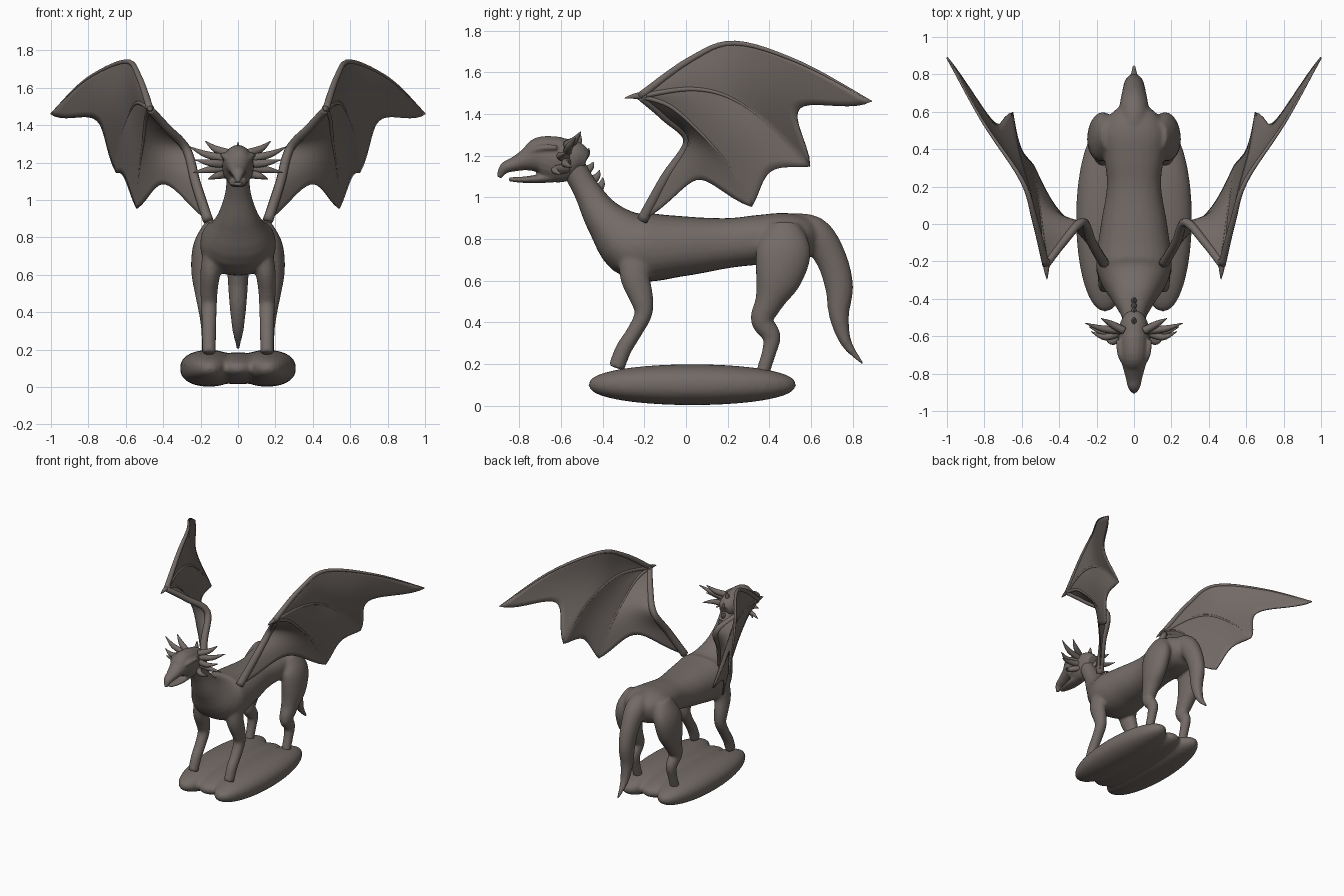
import bpy, bmesh, math
from mathutils import Vector

if "Cube" in bpy.data.objects:
    bpy.data.objects.remove(bpy.data.objects["Cube"])

stone = bpy.data.materials.new("warm grey stone")
stone.diffuse_color = (0.17, 0.145, 0.132, 1)
stone.use_nodes = True
stone.node_tree.nodes["Principled BSDF"].inputs["Base Color"].default_value = stone.diffuse_color


def spline(pts, t):
    """Catmull-Rom through tuples of any length, t in 0..1."""
    n = len(pts) - 1
    i = min(int(t * n), n - 1)
    u = t * n - i
    a, b, c, d = (pts[max(i - 1, 0)], pts[i], pts[i + 1], pts[min(i + 2, n)])
    return [0.5 * (2 * q + (r - p) * u + (2 * p - 5 * q + 4 * r - s) * u * u
                   + (3 * q - p - 3 * r + s) * u ** 3) for p, q, r, s in zip(a, b, c, d)]


def loft(bm, rings, side=(1, 0, 0), seg=20, steps=5, power=1.0):
    """Closed tube through rings (x, y, z, radius along side, radius across)."""
    n = (len(rings) - 1) * steps
    rows = [spline(rings, k / n) for k in range(n + 1)]
    prev = None
    for k, r in enumerate(rows):
        t = (Vector(rows[min(k + 1, n)][:3]) - Vector(rows[max(k - 1, 0)][:3])).normalized()
        s = Vector(side)
        s = (s - t * s.dot(t)).normalized()
        nrm = t.cross(s)
        ring = []
        for j in range(seg):
            a = 2 * math.pi * j / seg
            c, q = math.cos(a), math.sin(a)
            c = math.copysign(abs(c) ** power, c)
            q = math.copysign(abs(q) ** power, q)
            ring.append(bm.verts.new(Vector(r[:3]) + s * c * max(r[3], .002) + nrm * q * max(r[4], .002)))
        if prev:
            for j in range(seg):
                bm.faces.new((prev[j], prev[(j + 1) % seg], ring[(j + 1) % seg], ring[j]))
        else:
            bm.faces.new(ring[::-1])
        prev = ring
    bm.faces.new(prev)


def finish(bm, name, mirror=False, voxel=0, smooth=0):
    bmesh.ops.recalc_face_normals(bm, faces=bm.faces)
    for f in bm.faces:
        f.smooth = True
    me = bpy.data.meshes.new(name)
    bm.to_mesh(me)
    bm.free()
    me.materials.append(stone)
    ob = bpy.data.objects.new(name, me)
    bpy.context.collection.objects.link(ob)
    if mirror:
        m = ob.modifiers.new("mirror", 'MIRROR')
        m.use_mirror_merge = False
    if voxel:
        m = ob.modifiers.new("fuse", 'REMESH')
        m.mode = 'VOXEL'
        m.voxel_size = voxel
        m.use_smooth_shade = True
        m = ob.modifiers.new("soften", 'SMOOTH')
        m.factor = 0.5
        m.iterations = smooth
    return ob


# Body: neck, torso, tail and legs fused into one skin
bm = bmesh.new()
loft(bm, [(0, -.55, 1.16, .06, .06), (0, -.475, 1.03, .07, .065), (0, -.385, .89, .12, .1),
          (0, -.24, .77, .2, .165), (0, -.02, .765, .18, .145), (0, .2, .78, .145, .12),
          (0, .35, .795, .16, .12), (0, .48, .8, .18, .125), (0, .57, .8, .14, .105),
          (0, .63, .79, .07, .06)], seg=28, power=.88)
loft(bm, [(0, .48, .83, .08, .09), (0, .61, .825, .08, .085), (0, .695, .71, .065, .075),
          (0, .735, .57, .055, .068), (0, .735, .43, .045, .048), (0, .77, .3, .03, .027),
          (0, .85, .2, .008, .008)])
for s in (1, -1):
    loft(bm, [(.12 * s, -.22, .76, .06, .1), (.145 * s, -.245, .63, .055, .075),
              (.155 * s, -.215, .52, .047, .058), (.155 * s, -.205, .44, .043, .043),
              (.155 * s, -.25, .35, .04, .038), (.155 * s, -.3, .27, .038, .04),
              (.155 * s, -.335, .18, .036, .04)])
    loft(bm, [(.12 * s, .47, .86, .06, .08), (.165 * s, .47, .75, .075, .13),
              (.175 * s, .445, .62, .075, .115), (.17 * s, .4, .5, .06, .07),
              (.165 * s, .365, .41, .047, .055), (.16 * s, .41, .335, .04, .045),
              (.16 * s, .4, .26, .035, .035), (.16 * s, .365, .15, .033, .033)])
finish(bm, "body", voxel=.01, smooth=8)

# Head: skull running into a hooked beak, open lower jaw, brows
bm = bmesh.new()
loft(bm, [(0, -.48, 1.17, .045, .05), (0, -.53, 1.185, .075, .085), (0, -.61, 1.18, .085, .11),
          (0, -.7, 1.197, .078, .095), (0, -.765, 1.18, .06, .055), (0, -.82, 1.16, .045, .036),
          (0, -.87, 1.14, .033, .027), (0, -.898, 1.095, .01, .012)])
loft(bm, [(0, -.58, 1.11, .05, .035), (0, -.7, 1.09, .048, .022), (0, -.78, 1.084, .038, .015),
          (0, -.85, 1.086, .018, .01)])
for s in (1, -1):
    loft(bm, [(.045 * s, -.76, 1.21, .01, .01), (.07 * s, -.7, 1.235, .018, .016),
              (.085 * s, -.62, 1.24, .012, .012)])
finish(bm, "head", voxel=.007, smooth=3)

# Horns: curved spikes fanning out behind the cheeks
bm = bmesh.new()
for x, y, z, z0 in [(.26, -.53, 1.285, 1.22), (.175, -.505, 1.315, 1.25), (.23, -.575, 1.215, 1.19),
                    (.24, -.55, 1.145, 1.17), (.16, -.6, 1.11, 1.14)]:
    loft(bm, [(.055, -.57, z0, .022, .024), (.055 + (x - .055) * .55, y - .03, z0 + (z - z0) * .35, .018, .019),
              (x, y, z, .002, .002)], side=(0, 1, 0), seg=10)
finish(bm, "horns", mirror=True)

# Spines down the back of the neck
bm = bmesh.new()
for (y, z), (ty, tz) in [((-.54, 1.23), (-.51, 1.31)), ((-.51, 1.18), (-.465, 1.235)),
                         ((-.49, 1.12), (-.445, 1.17)), ((-.46, 1.07), (-.415, 1.13)),
                         ((-.43, 1.03), (-.4, 1.095))]:
    loft(bm, [(0, y, z, .018, .026), (0, (y + ty) / 2 + .01, (z + tz) / 2, .013, .017),
              (0, ty, tz, .002, .002)], seg=10)
finish(bm, "neck_spines")

# Wing bones, each listed from the wrist outward
wrist = (.47, -.22, 1.485)
lead = [wrist, (.53, .02, 1.66), (.6, .235, 1.74), (.81, .55, 1.645), (1.0, .89, 1.46)]
finger_2 = [wrist, (.53, .02, 1.52), (.57, .21, 1.48), (.62, .4, 1.35), (.65, .595, 1.148)]
finger_3 = [wrist, (.49, -.08, 1.44), (.505, .06, 1.32), (.525, .2, 1.16), (.54, .315, .955)]
arm = [wrist, (.38, -.1, 1.385), (.275, .01, 1.27), (.225, -.1, 1.09), (.16, -.21, .89)]

bm = bmesh.new()
for path, r0, r1 in [(lead, .02, .004), (finger_2, .014, .004), (finger_3, .014, .004), (arm, .02, .028)]:
    n = len(path) - 1
    loft(bm, [(*p, r0 + (r1 - r0) * i / n, r0 + (r1 - r0) * i / n) for i, p in enumerate(path)],
         seg=10, steps=6)
# Thumb claw at the wrist
loft(bm, [(.47, -.19, 1.49, .022, .022), (.468, -.25, 1.485, .013, .013), (.465, -.295, 1.475, .002, .002)], seg=10)
finish(bm, "wing_bones", mirror=True)

# Wing membrane: sheets between neighbouring bones with scalloped edges
bm = bmesh.new()
N, M = 24, 16
for a, b, dip in [(lead, finger_2, .18), (finger_2, finger_3, .1), (finger_3, arm, .2)]:
    grid = []
    for j in range(M + 1):
        s = j / M
        cut = 1 - dip * math.sin(math.pi * s ** (1.3 if a is lead else 1))
        grid.append([])
        for i in range(N + 1):
            t = i / N * cut
            p = Vector(spline(a, t)).lerp(Vector(spline(b, t)), s)
            p.x += .02 * math.sin(math.pi * s) * t
            grid[-1].append(bm.verts.new(p))
    for j in range(M):
        for i in range(N):
            bm.faces.new((grid[j][i], grid[j][i + 1], grid[j + 1][i + 1], grid[j + 1][i]))
bmesh.ops.remove_doubles(bm, verts=bm.verts, dist=.0005)
membrane = finish(bm, "wing_membrane", mirror=True)
thick = membrane.modifiers.new("thickness", 'SOLIDIFY')
thick.thickness = .01
thick.offset = 0

# Base: two long pebble lobes with a shallow groove between
bm = bmesh.new()
for x, rx, ry, rz in [(.155, .155, .5, .098), (-.155, .155, .5, .098), (0, .17, .46, .085)]:
    res = bmesh.ops.create_uvsphere(bm, u_segments=32, v_segments=20, radius=1)
    for v in res["verts"]:
        c = v.co
        v.co = Vector((x + rx * math.copysign(abs(c.x) ** .95, c.x), .03 + ry * c.y,
                       .1 + rz * math.copysign(abs(c.z) ** .85, c.z)))
finish(bm, "base", voxel=.012, smooth=6)
